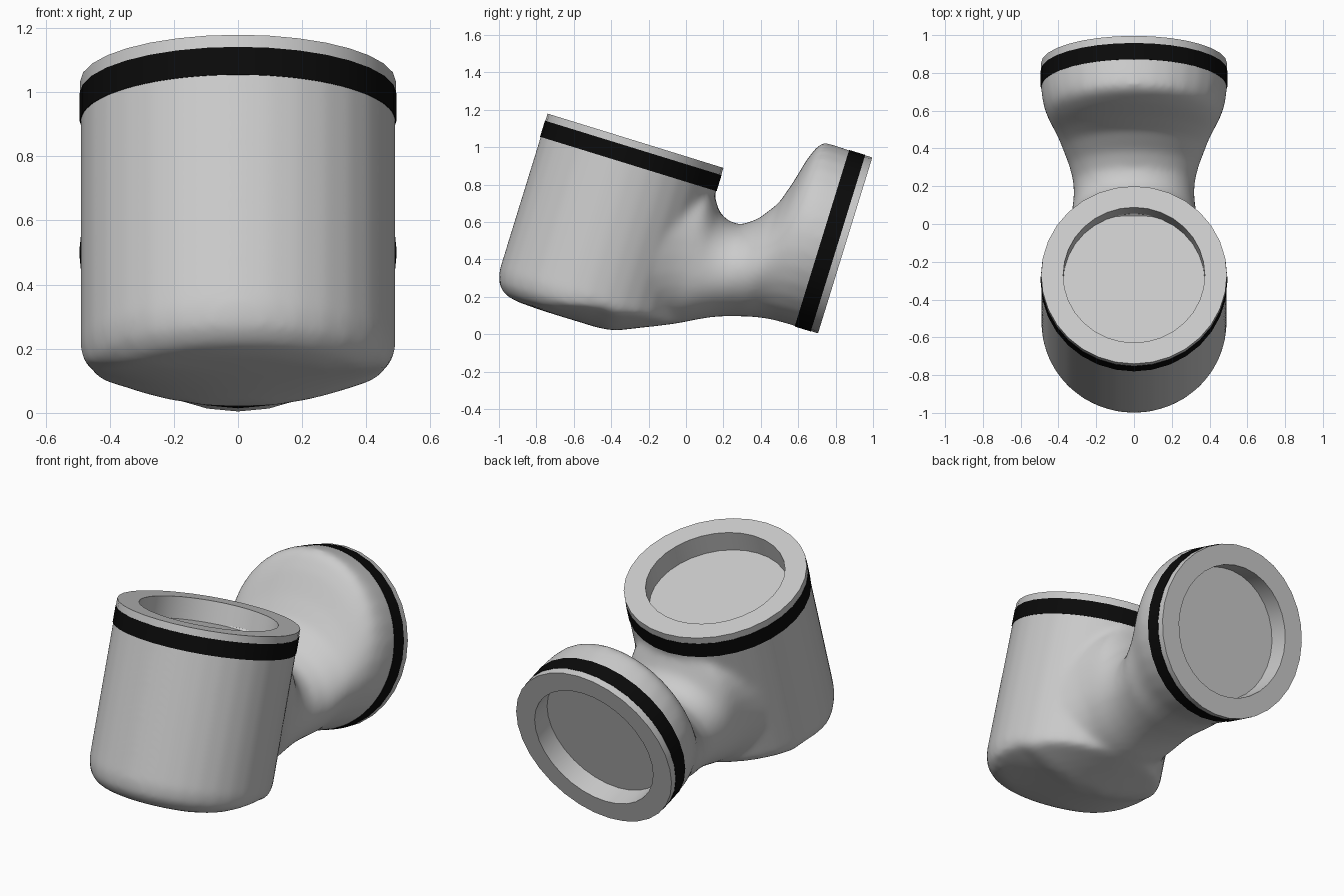
import bpy, bmesh, math
from mathutils import Matrix, Vector

if "Cube" in bpy.data.objects:
    bpy.data.objects.remove(bpy.data.objects["Cube"])

SEG = 32
R = 0.492
# whole joint is tilted about x; local origin is the centre of the upper mouth
TILT = Matrix.Translation((0, -0.27, 1.034)) @ Matrix.Rotation(math.radians(-17.15), 4, 'X')
# local frame of the rear mouth (its axis points backwards)
REAR = Matrix.Translation((0, 1.236, -0.204)) @ Matrix.Rotation(math.radians(-90), 4, 'X')


def skin(bm, rings, caps=(True, True)):
    """Bridge a list of closed rings and cap the chosen ends."""
    vs = [[bm.verts.new(p) for p in ring] for ring in rings]
    for a, b in zip(vs, vs[1:]):
        for i in range(SEG):
            j = (i + 1) % SEG
            bm.faces.new((a[i], a[j], b[j], b[i]))
    if caps[0]:
        bm.faces.new(vs[0])
    if caps[1]:
        bm.faces.new(vs[-1])


def circle(r, h, n=SEG):
    return [Vector((r * math.cos(t), r * math.sin(t), h))
            for t in (2 * math.pi * i / n for i in range(n))]


def section(u, top, bot, w):
    """Oval neck section, squarer where it leaves the cup."""
    c, hh = (top + bot) / 2, (top - bot) / 2
    e = 0.8 + 0.2 * min(1, max(0, (u - 0.3) / 0.4))
    pw = lambda k: math.copysign(abs(k) ** e, k)
    return [Vector((w * pw(math.cos(t)), u, c + hh * pw(math.sin(t))))
            for t in (2 * math.pi * i / SEG for i in range(SEG))]


def finish(name, bm, matrix):
    bm.transform(matrix)
    me = bpy.data.meshes.new(name)
    bm.to_mesh(me)
    bm.free()
    ob = bpy.data.objects.new(name, me)
    bpy.context.collection.objects.link(ob)
    bpy.ops.object.select_all(action='DESELECT')
    ob.select_set(True)
    bpy.context.view_layer.objects.active = ob
    return ob


# upright cup; underside is bowed across x and slopes up towards the neck
bm = bmesh.new()
cup = [(0.385, -0.16), (0.385, -0.06), (R, -0.06), (R, -0.4), (R, -0.7), (R, -0.88),
       (0.475, -0.945), (0.43, -0.99), (0.36, -1.008), (0.28, -1.012), (0.2, -1.016),
       (0.1, -1.02), (0.01, -1.02)]
rings = [circle(r, h) for r, h in cup]
for ring in rings:
    for p in ring:
        if p.z < -0.5:
            k = min(1, max(0, (p.y + 0.35) / 0.45))
            p.z = max(p.z, -1.015 + 0.45 * max(0, p.y - 0.17) + 0.5 * k * p.x ** 2)
skin(bm, rings)

# flared neck: u, top, bottom, half width
neck = [(0.10, -0.20, -0.96, 0.42), (0.20, -0.18, -0.985, 0.41), (0.25, -0.17, -0.978, 0.405),
        (0.30, -0.15, -0.957, 0.395), (0.35, -0.13, -0.936, 0.373), (0.40, -0.11, -0.914, 0.355),
        (0.46, -0.11, -0.888, 0.34), (0.50, -0.17, -0.868, 0.333),
        (0.54, -0.23, -0.848, 0.326), (0.60, -0.262, -0.814, 0.32), (0.67, -0.262, -0.78, 0.322),
        (0.75, -0.205, -0.75, 0.342), (0.83, -0.092, -0.728, 0.38), (0.87, 0.034, -0.717, 0.402),
        (0.905, 0.175, -0.71, 0.428), (0.935, 0.255, -0.705, 0.45), (0.965, 0.29, -0.70, 0.466),
        (1.02, 0.292, -0.697, 0.484), (1.09, 0.29, -0.696, R), (1.175, 0.288, -0.696, R),
        (1.175, 0.18, -0.588, 0.385), (1.08, 0.18, -0.588, 0.385)]
skin(bm, [section(*s) for s in neck])
bmesh.ops.recalc_face_normals(bm, faces=bm.faces)
body = finish("elbow_body", bm, TILT)

# fuse cup and neck and soften the join
m = body.modifiers.new("fuse", 'REMESH')
m.mode = 'VOXEL'
m.voxel_size = 0.014
m.use_smooth_shade = True
m = body.modifiers.new("soften", 'SMOOTH')
m.factor = 0.5
m.iterations = 30

black = bpy.data.materials.new("black_band")
black.diffuse_color = (0.003, 0.003, 0.003, 1)
black.use_nodes = True
black.node_tree.nodes["Principled BSDF"].inputs["Base Color"].default_value = black.diffuse_color

# rim with recess, and black band, on each mouth
for side, frame in (("upper", Matrix.Identity(4)), ("rear", REAR)):
    bm = bmesh.new()
    skin(bm, [circle(r, h) for r, h in
              [(R, -0.042), (R, 0), (0.375, 0), (0.375, -0.12)]], (False, True))
    bmesh.ops.recalc_face_normals(bm, faces=bm.faces)
    # the recess floor must face out of the mouth
    floor = max(bm.faces, key=lambda f: len(f.verts))
    if floor.normal.z < 0:
        bmesh.ops.reverse_faces(bm, faces=bm.faces)
    finish(side + "_rim", bm, TILT @ frame)
    bpy.ops.object.shade_smooth_by_angle(angle=math.radians(30))

    bm = bmesh.new()
    rb = R + 0.002
    skin(bm, [circle(r, h) for r, h in
              [(0.48, -0.13), (rb, -0.13), (rb, -0.04), (0.48, -0.04)]], (False, False))
    band = finish(side + "_band", bm, TILT @ frame)
    band.data.materials.append(black)
    bpy.ops.object.shade_smooth_by_angle(angle=math.radians(30))
